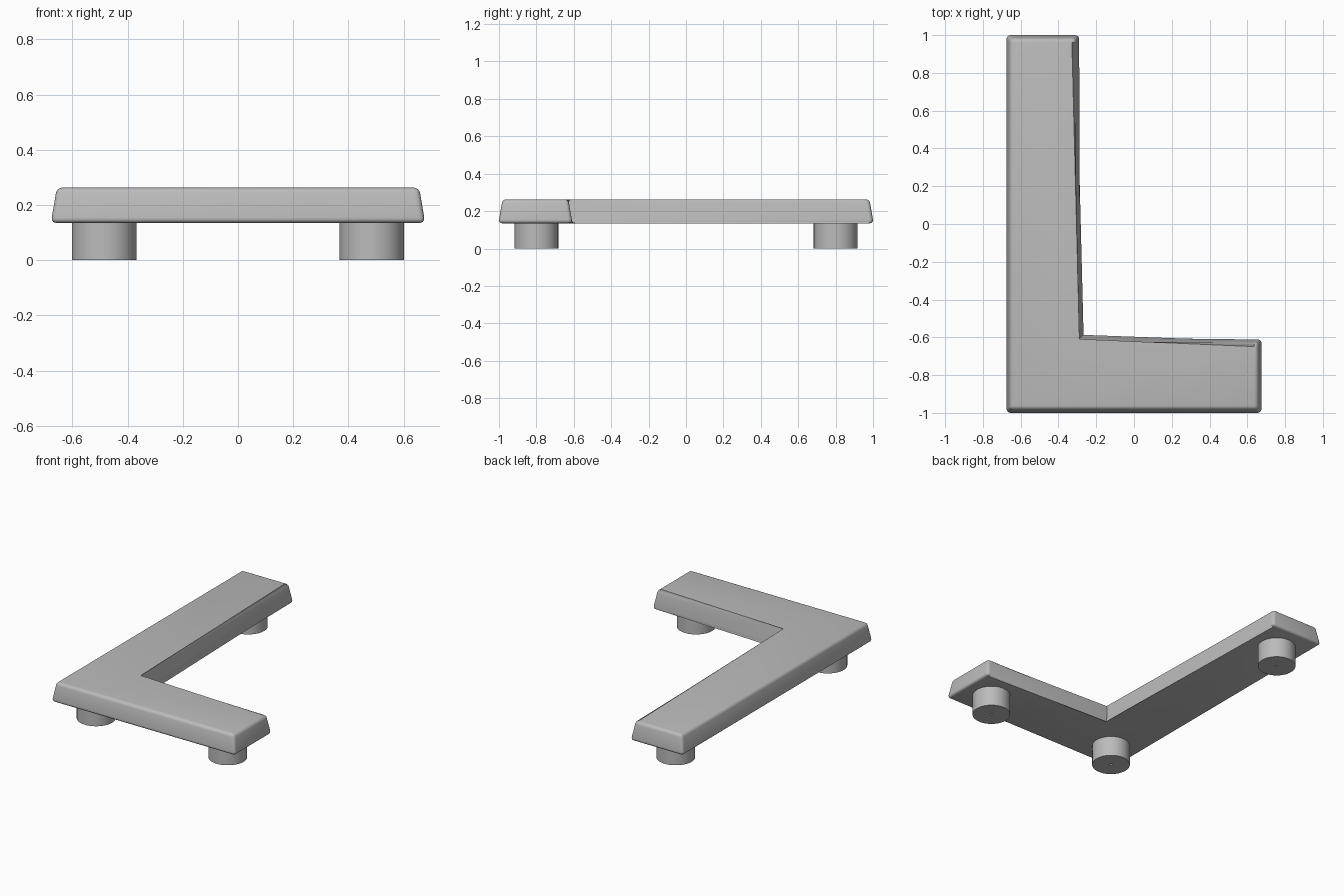
import bpy, bmesh, math

cube = bpy.data.objects.get("Cube")
if cube:
    bpy.data.objects.remove(cube, do_unlink=True)

GREY = (0.5, 0.5, 0.5, 1)
grey = bpy.data.materials.new("plain grey")
grey.use_nodes = True
grey.diffuse_color = GREY
grey.node_tree.nodes["Principled BSDF"].inputs["Base Color"].default_value = GREY


def finish(bm, name):
    bmesh.ops.recalc_face_normals(bm, faces=bm.faces)
    mesh = bpy.data.meshes.new(name)
    bm.to_mesh(mesh)
    bm.free()
    mesh.materials.append(grey)
    obj = bpy.data.objects.new(name, mesh)
    bpy.context.collection.objects.link(obj)
    bpy.ops.object.select_all(action="DESELECT")
    obj.select_set(True)
    bpy.context.view_layer.objects.active = obj
    bpy.ops.object.shade_smooth_by_angle(angle=math.radians(35))
    return obj


# L-shaped plate with drafted sides and rounded edges
BOTTOM, TOP, DRAFT, ROUND = 0.135, 0.263, 0.022, 0.02
X, Y, INNER_X, INNER_Y = 0.678, 1.003, -0.287, -0.607


def outline(bm, inset, z):
    x, y, ix, iy = X - inset, Y - inset, INNER_X - inset, INNER_Y - inset
    corners = [(-x, -y), (x, -y), (x, iy), (ix, iy), (ix, y), (-x, y)]
    return [bm.verts.new((*c, z)) for c in corners]


bm = bmesh.new()
low, high = outline(bm, 0, BOTTOM), outline(bm, DRAFT, TOP)
bm.faces.new(low[::-1])
bm.faces.new(high)
for i in range(len(low)):
    j = (i + 1) % len(low)
    bm.faces.new((low[i], low[j], high[j], high[i]))
inner_edge = bm.edges.get((low[3], high[3]))
bmesh.ops.bevel(bm, geom=[e for e in bm.edges if e != inner_edge],
                offset=ROUND, segments=5, profile=0.5, affect="EDGES")
finish(bm, "l_shaped_plate")


# Round feet, each with a small hole in the underside
def foot(name, x, y, radius=0.117, hole=0.008, depth=0.1):
    bm = bmesh.new()
    profile = [(0, depth), (hole, depth), (hole, 0), (radius, 0),
               (radius, BOTTOM + 0.01), (0, BOTTOM + 0.01)]
    verts = [bm.verts.new((r, 0, z)) for r, z in profile]
    edges = [bm.edges.new(pair) for pair in zip(verts, verts[1:])]
    bmesh.ops.spin(bm, geom=verts + edges, cent=(0, 0, 0), axis=(0, 0, 1),
                   angle=math.tau, steps=64)
    bmesh.ops.remove_doubles(bm, verts=bm.verts, dist=0.0001)
    finish(bm, name).location = (x, y, 0)


foot("front_right_foot", -0.485, -0.8)
foot("front_left_foot", 0.485, -0.8)
foot("back_right_foot", -0.485, 0.8)
